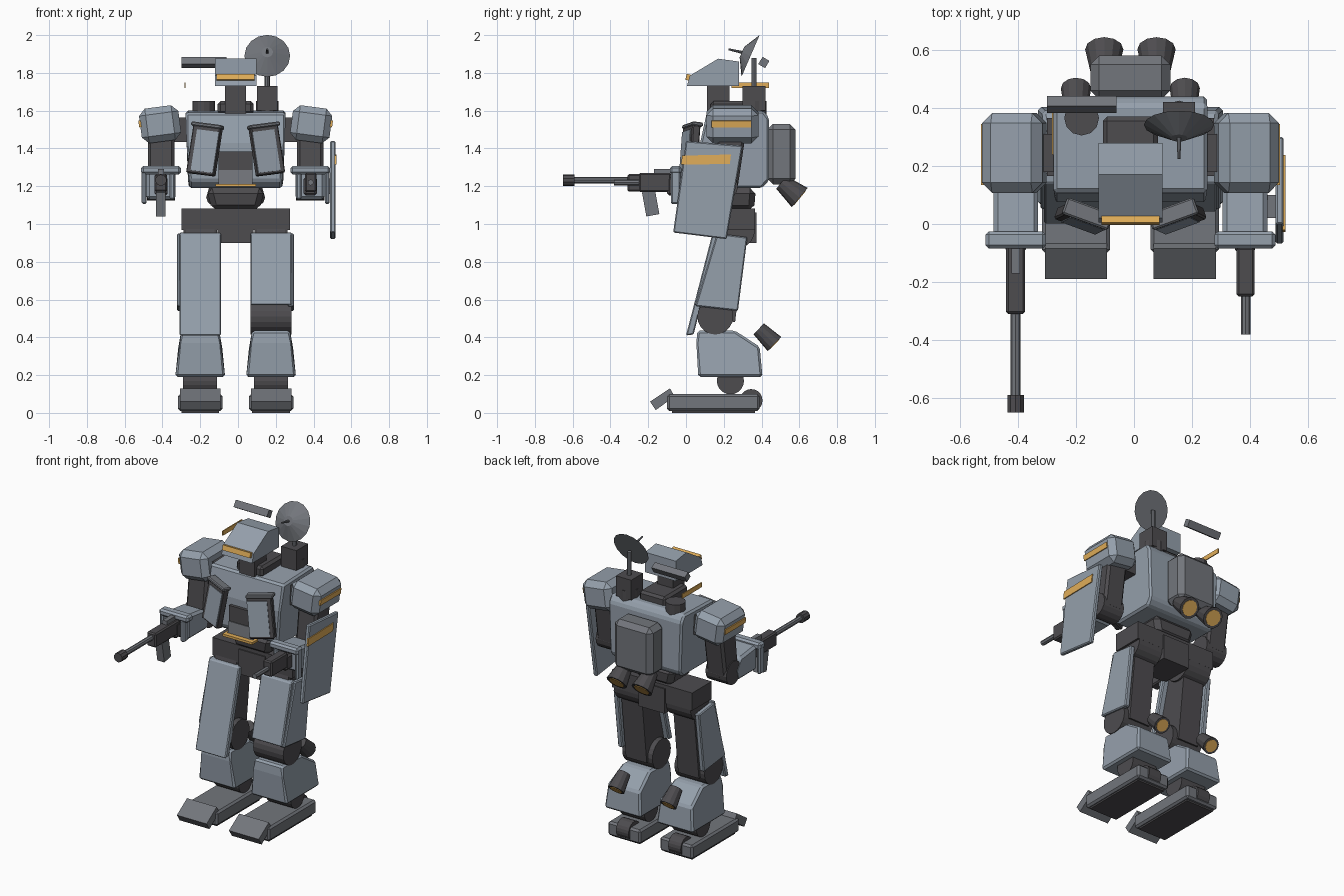
import bpy, bmesh
from mathutils import Vector, Euler

C = -0.0125  # symmetry plane of the body


def material(name, rgb):
    m = bpy.data.materials.new(name)
    m.diffuse_color = (*rgb, 1)
    return m


BLUE = material("armour_blue", (0.30, 0.35, 0.41))
GREY = material("mid_grey", (0.17, 0.18, 0.20))
DARK = material("frame_dark", (0.075, 0.072, 0.078))
GOLD = material("amber", (0.75, 0.42, 0.10))


def finish(name, bm, mat, bev=0):
    bmesh.ops.recalc_face_normals(bm, faces=bm.faces)
    me = bpy.data.meshes.new(name)
    bm.to_mesh(me)
    bm.free()
    ob = bpy.data.objects.new(name, me)
    bpy.context.collection.objects.link(ob)
    me.materials.append(mat)
    if bev:
        m = ob.modifiers.new("chamfer", 'BEVEL')
        m.width, m.segments, m.limit_method = bev, 1, 'ANGLE'
    return ob


def box(name, c, size, mat, bev=0, rot=(0, 0, 0)):
    bm = bmesh.new()
    bmesh.ops.create_cube(bm, size=1)
    for v in bm.verts:
        v.co = Vector(a * b for a, b in zip(v.co, size))
    ob = finish(name, bm, mat, bev)
    ob.location, ob.rotation_euler = c, Euler(rot)
    return ob


def prism(name, x, pts, mat, hw=None, bev=0):
    """Side profile of (y, z[, half width]) points extruded across x."""
    bm = bmesh.new()
    rings = [[bm.verts.new((x + s * (p[2] if len(p) > 2 else hw), p[0], p[1])) for p in pts]
             for s in (-1, 1)]
    for r in rings:
        bm.faces.new(r)
    n = len(pts)
    for i in range(n):
        j = (i + 1) % n
        bm.faces.new((rings[0][i], rings[0][j], rings[1][j], rings[1][i]))
    return finish(name, bm, mat, bev)


def cyl(name, p0, p1, r0, r1, mat, n=12):
    p0, p1 = Vector(p0), Vector(p1)
    bm = bmesh.new()
    bmesh.ops.create_cone(bm, cap_ends=True, segments=n, radius1=r0, radius2=r1,
                          depth=(p1 - p0).length)
    ob = finish(name, bm, mat)
    ob.location = (p0 + p1) / 2
    ob.rotation_euler = (p1 - p0).to_track_quat('Z', 'Y').to_euler()
    return ob


def nozzle(name, p0, p1, r0, r1):
    cyl(name, p0, p1, r0, r1, DARK)
    d = (Vector(p1) - Vector(p0)).normalized() * 0.003
    cyl(name + "_glow", p1, Vector(p1) + d, r1 * 0.75, r1 * 0.75, GOLD)


# Head
prism("head", C, [(0.005, 1.73), (0.02, 1.785), (0.17, 1.875), (0.28, 1.86), (0.28, 1.73)], BLUE, 0.11)
box("visor", (C, 0.015, 1.776), (0.2, 0.03, 0.032), GOLD, rot=(-0.25, 0, 0))
box("neck", (C, 0.17, 1.66), (0.11, 0.12, 0.15), DARK)
box("collar", (C, 0.25, 1.615), (0.19, 0.24, 0.07), DARK, 0.015)

# Torso
prism("torso", C, [(0.075, 1.23, .245), (0.075, 1.43, .265), (0.11, 1.59, .265), (0.41, 1.6, .265),
                   (0.44, 1.56, .265), (0.44, 1.23, .255), (0.40, 1.19, .245), (0.12, 1.19, .245)],
      BLUE, bev=0.012)
box("chest_recess", (C, 0.07, 1.33), (0.18, 0.03, 0.11), DARK)
prism("belly_plate", C, [(0.04, 1.21), (0.05, 1.285), (0.09, 1.285), (0.09, 1.21)], GREY, 0.09)
box("belly_strip", (C, 0.04, 1.205), (0.215, 0.06, 0.015), GOLD)
for s in (-1, 1):
    rot = (-0.12, -s * 0.12, s * 0.35)
    box("chest_flap", (C + s * 0.165, 0.022, 1.39), (0.155, 0.045, 0.26), DARK, 0.006, rot)
    box("chest_flap_face", (C + s * 0.160, 0.002, 1.385), (0.125, 0.02, 0.22), BLUE, 0, rot)
    box("chest_flap_cap", (C + s * 0.148, 0.035, 1.52), (0.17, 0.06, 0.022), GREY, 0.006, rot)
    cyl("shoulder_vent", (C + s * 0.168, 0.365, 1.58), (C + s * 0.168, 0.365, 1.65), 0.06, 0.06, DARK)

# Backpack with thrusters
box("backpack", (C, 0.505, 1.37), (0.275, 0.15, 0.32), GREY, 0.03)
for s in (-1, 1):
    nozzle("back_thruster", (C + s * 0.09, 0.505, 1.22), (C + s * 0.09, 0.602, 1.14), 0.043, 0.066)

# Dish antenna
box("dish_base", (0.155, 0.36, 1.665), (0.11, 0.12, 0.13), DARK)
cyl("dish_mast", (0.155, 0.36, 1.72), (0.155, 0.36, 1.88), 0.014, 0.014, GREY, 8)
cyl("dish", (0.155, 0.342, 1.89), (0.155, 0.296, 1.91), 0.121, 0.03, GREY, 16)
cyl("dish_feed", (0.155, 0.30, 1.908), (0.155, 0.225, 1.925), 0.008, 0.005, GREY, 8)

# Loose sensor bar and fin
box("sensor_bar", (-0.18, 0.412, 1.855), (0.24, 0.042, 0.045), GREY, 0, (-0.55, 0, 0))
box("side_fin", (-0.28, 0.34, 1.735), (0.006, 0.2, 0.03), GOLD)

# Waist and pelvis
prism("waist", C, [(0.13, 1.19, .155), (0.37, 1.19, .155), (0.36, 1.07, .125), (0.15, 1.07, .125)], DARK, bev=0.03)
box("pelvis", (C, 0.265, 1.025), (0.575, 0.2, 0.115), DARK)
box("pelvis_block", (C, 0.265, 0.98), (0.19, 0.215, 0.16), DARK)

for s in (-1, 1):
    x = C + s * 0.1875
    # Legs
    cyl("hip_joint", (C + s * 0.10, 0.265, 0.97), (C + s * 0.275, 0.265, 0.97), 0.1, 0.1, DARK, 20)
    prism("thigh_frame", x, [(0.17, 1.0), (0.32, 1.0), (0.26, 0.48), (0.075, 0.52)], DARK, 0.075)
    prism("thigh_side_plate", C + s * 0.293, [(0.165, 0.95), (0.325, 0.93), (0.275, 0.54), (0.05, 0.565)],
          BLUE, 0.017, 0.006)
    y, z = (0.0, 0.41) if s < 0 else (0.042, 0.57)
    prism("thigh_front_plate", x, [(0.14, 0.95), (0.18, 0.955), (y + 0.04, z + 0.005), (y, z)], BLUE, 0.11, 0.006)
    cyl("knee_joint", (x - 0.108, 0.155, 0.51), (x + 0.108, 0.155, 0.51), 0.095, 0.095, DARK, 20)
    prism("shin", x, [(0.055, 0.37, .115), (0.06, 0.435, .1), (0.26, 0.435, .1), (0.39, 0.35, .117),
                      (0.405, 0.19, .132), (0.065, 0.19, .132)], BLUE, bev=0.012)
    nozzle("calf_thruster", (x, 0.385, 0.445), (x, 0.468, 0.365), 0.04, 0.052)
    cyl("ankle", (x - 0.09, 0.235, 0.17), (x + 0.09, 0.235, 0.17), 0.072, 0.072, DARK, 20)
    box("foot", (x, 0.145, 0.055), (0.235, 0.49, 0.09), GREY, 0.012)
    box("sole", (x, 0.145, 0.008), (0.2, 0.44, 0.016), DARK)
    prism("toe", x, [(-0.19, 0.06), (-0.085, 0.13), (-0.06, 0.087), (-0.16, 0.015)], GREY, 0.107)
    cyl("heel_roller", (x - 0.045, 0.345, 0.066), (x + 0.045, 0.345, 0.066), 0.06, 0.06, DARK, 20)

    # Arms
    a = C + s * 0.395
    box("shoulder_joint", (C + s * 0.29, 0.245, 1.5), (0.1, 0.13, 0.13), DARK)
    box("shoulder_armour", (C + s * 0.40, 0.245, 1.528), (0.21, 0.275, 0.185), BLUE, 0.035, (0, s * 0.13, 0))
    box("shoulder_stripe", (C + s * 0.507, 0.24, 1.53), (0.012, 0.21, 0.035), GOLD, 0, (0, s * 0.13, 0))
    prism("upper_arm", a, [(0.165, 1.47), (0.315, 1.47), (0.27, 1.17), (0.13, 1.17)], DARK, 0.07, 0.015)
    cyl("elbow", (a - 0.075, 0.2, 1.2), (a + 0.075, 0.2, 1.2), 0.075, 0.075, DARK, 16)
    prism("forearm", a, [(-0.04, 1.29), (0.13, 1.27), (0.18, 1.2), (0.16, 1.13), (-0.04, 1.13)], BLUE, 0.077, 0.015)
    box("wrist_top_plate", (a, -0.055, 1.285), (0.21, 0.06, 0.045), BLUE, 0.012)
    box("wrist_outer_plate", (a + s * 0.09, -0.055, 1.20), (0.025, 0.05, 0.19), BLUE, 0.008)
    box("wrist_inner_plate", (a - s * 0.06, -0.055, 1.20), (0.03, 0.05, 0.14), BLUE, 0.008)
    box("hand", (a, -0.06, 1.2), (0.07, 0.08, 0.1), DARK, 0.012)

# Rifle in one hand
g = -0.408
box("rifle_body", (g, -0.18, 1.218), (0.066, 0.26, 0.092), DARK, 0.008)
box("rifle_sight", (g, -0.12, 1.275), (0.03, 0.1, 0.03), GREY)
cyl("rifle_barrel", (g, -0.3, 1.232), (g, -0.6, 1.232), 0.017, 0.017, GREY, 8)
cyl("rifle_muzzle", (g, -0.59, 1.232), (g, -0.65, 1.232), 0.03, 0.03, DARK, 10)
box("rifle_magazine", (g, -0.187, 1.11), (0.05, 0.07, 0.13), GREY, 0, (0.18, 0, 0))

# Short gun in the other hand
box("short_gun_body", (0.385, -0.165, 1.22), (0.062, 0.17, 0.1), DARK, 0.008)
cyl("short_gun_barrel", (0.385, -0.24, 1.22), (0.385, -0.38, 1.22), 0.016, 0.016, GREY, 8)

# Shield
prism("shield", 0.502, [(0.0, 1.44), (0.30, 1.415), (0.215, 0.92), (-0.068, 0.955)], BLUE, 0.014, 0.006)
prism("shield_stripe", 0.517, [(-0.02, 1.362), (0.238, 1.368), (0.232, 1.318), (-0.027, 1.314)], GOLD, 0.005)
box("shield_mount", (0.465, 0.06, 1.2), (0.07, 0.08, 0.08), GREY)
